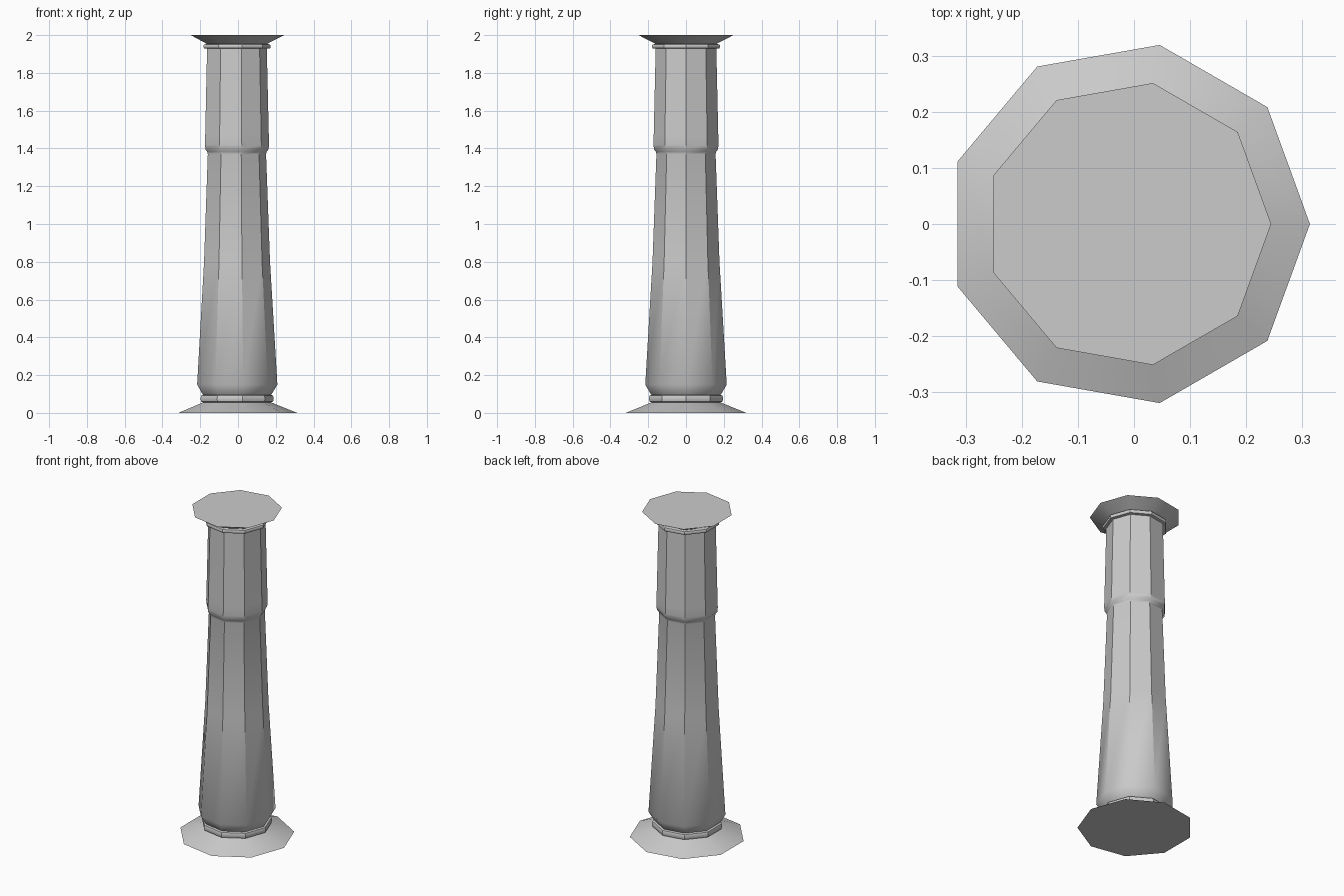
import bpy, bmesh
from math import sin, cos, tau, radians

if "Cube" in bpy.data.objects:
    bpy.data.objects.remove(bpy.data.objects["Cube"])

SIDES = 9
AXIS_X = -0.0105   # nine-sided outline is lopsided, so the axis sits off the box centre


def lathe(name, profile, cap_bottom=False, cap_top=False):
    """Sweep (radius, z) points round the axis as a nine-sided part."""
    bm = bmesh.new()
    rings = [[bm.verts.new((AXIS_X + r * cos(tau * i / SIDES), r * sin(tau * i / SIDES), z))
              for i in range(SIDES)] for r, z in profile]
    for a, b in zip(rings, rings[1:]):
        for i in range(SIDES):
            j = (i + 1) % SIDES
            bm.faces.new((a[i], a[j], b[j], b[i]))
    if cap_bottom:
        bm.faces.new(rings[0][::-1])
    if cap_top:
        bm.faces.new(rings[-1])
    mesh = bpy.data.meshes.new(name)
    bm.to_mesh(mesh)
    bm.free()
    obj = bpy.data.objects.new(name, mesh)
    bpy.context.collection.objects.link(obj)
    bpy.ops.object.select_all(action='DESELECT')
    obj.select_set(True)
    bpy.context.view_layer.objects.active = obj
    bpy.ops.object.shade_smooth_by_angle(angle=radians(35))
    return obj


def bead(r_in, r_out, z0, z1):
    """Rounded moulding profile."""
    h = z1 - z0
    return [(r_in, z0), (r_out - 0.003, z0 + h * 0.1), (r_out, z0 + h * 0.35),
            (r_out, z0 + h * 0.65), (r_out - 0.003, z0 + h * 0.9), (r_in, z1)]


# Flared foot
lathe("base", [(0.324, 0), (0.254, 0.028), (0.185, 0.056)], cap_bottom=True)
# Moulding above the foot
lathe("base_ring", bead(0.185, 0.199, 0.056, 0.095))
# Tapered shaft with the thicker upper sleeve
lathe("shaft", [(0.185, 0.095), (0.190, 0.101), (0.219, 0.15), (0.180, 0.80), (0.159, 1.37),
                (0.162, 1.382), (0.172, 1.395), (0.175, 1.42), (0.1735, 1.47), (0.163, 1.93)])
# Moulding under the capital
lathe("top_ring", bead(0.163, 0.183, 1.928, 1.953))
# Flared capital
lathe("capital", [(0.163, 1.953), (0.255, 2.0)], cap_top=True)
